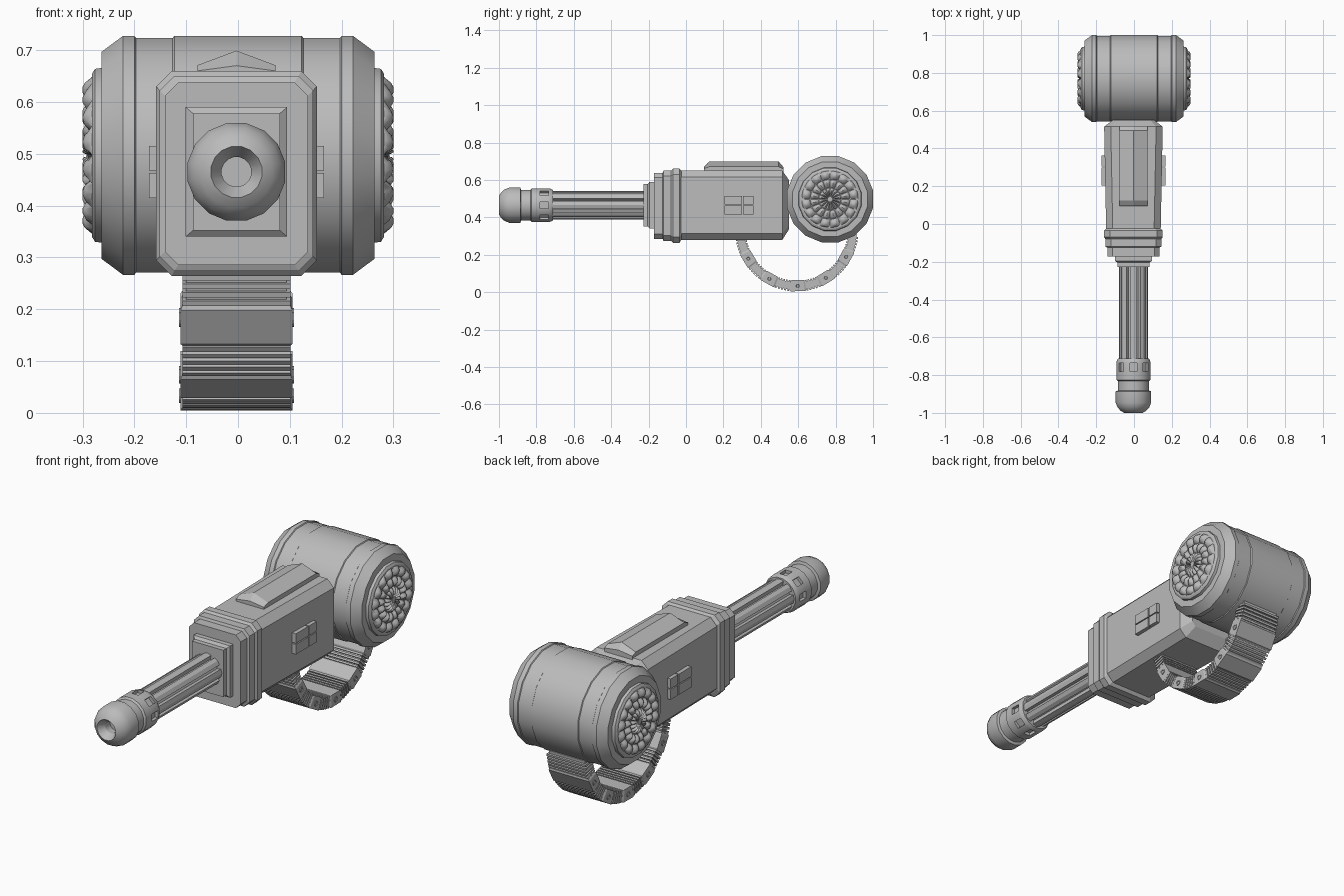
import bpy, bmesh, math
from math import sin, cos, pi, radians
from mathutils import Vector

if "Cube" in bpy.data.objects:
    bpy.data.objects.remove(bpy.data.objects["Cube"])

grey = bpy.data.materials.new("gunmetal_grey")
grey.diffuse_color = (0.5, 0.5, 0.5, 1)
grey.use_nodes = True
grey.node_tree.nodes["Principled BSDF"].inputs["Base Color"].default_value = grey.diffuse_color
CX = -0.003          # centre line of body and barrel
BZ = 0.465           # barrel height
DY, DZ = 0.77, 0.497  # drum axle


def finish(name, bm, smooth=None):
    bmesh.ops.recalc_face_normals(bm, faces=bm.faces[:])
    me = bpy.data.meshes.new(name)
    bm.to_mesh(me)
    bm.free()
    me.materials.append(grey)
    ob = bpy.data.objects.new(name, me)
    bpy.context.collection.objects.link(ob)
    if smooth:
        bpy.ops.object.select_all(action='DESELECT')
        ob.select_set(True)
        bpy.context.view_layer.objects.active = ob
        bpy.ops.object.shade_smooth_by_angle(angle=radians(smooth))
    return ob


def loft(bm, rings, cap=True):
    """Skin a list of equal-length point rings; returns rows of faces."""
    rows = [[bm.verts.new(p) for p in r] for r in rings]
    n, faces = len(rows[0]), []
    for a, b in zip(rows, rows[1:]):
        faces.append([bm.faces.new((a[i], a[(i + 1) % n], b[(i + 1) % n], b[i])) for i in range(n)])
    if cap:
        bm.faces.new(rows[0])
        bm.faces.new(rows[-1])
    return faces


def circle_y(y, r, n=16, turn=0.5):
    return [(CX + r * cos((i + turn) * 2 * pi / n), y, BZ + r * sin((i + turn) * 2 * pi / n)) for i in range(n)]


def circle_x(x, r, n=16):
    return [(x, DY + r * cos((i + 0.5) * 2 * pi / n), DZ + r * sin((i + 0.5) * 2 * pi / n)) for i in range(n)]


def octagon(y, hx, z0, z1, c):
    pts = [(hx, z0 + c), (hx, z1 - c), (hx - c, z1), (c - hx, z1),
           (-hx, z1 - c), (-hx, z0 + c), (c - hx, z0), (hx - c, z0)]
    return [(CX + x, y, z) for x, z in pts]


def box(bm, x0, x1, y0, y1, z0, z1):
    loft(bm, [[(x0, y, z0), (x1, y, z0), (x1, y, z1), (x0, y, z1)] for y in (y0, y1)])


# Drum with raised bands and chamfered ends
half = [(0.123, 0.235), (0.126, 0.231), (0.197, 0.231), (0.2, 0.235), (0.222, 0.235),
        (0.263, 0.204), (0.263, 0.172), (0.276, 0.170), (0.282, 0.160), (0.282, 0.150)]
bm = bmesh.new()
loft(bm, [circle_x(-x, r) for x, r in reversed(half)] + [circle_x(x, r) for x, r in half])
finish("drum", bm, 30)

# Domed petal rosette on both drum ends
bm = bmesh.new()
PET, SUB, STEP = 16, 4, 5
bands = [(0.152, 0.106), (0.106, 0.060), (0.060, 0.016)]
rings = [[(0.27, DY + 0.152 * cos(2 * pi * i / (PET * SUB)), DZ + 0.152 * sin(2 * pi * i / (PET * SUB)))
          for i in range(PET * SUB)]]
for r0, r1 in bands:
    for k in range(STEP):
        t = k / STEP
        r = r0 + (r1 - r0) * t
        ring = []
        for i in range(PET * SUB):
            a = 2 * pi * i / (PET * SUB)
            h = 0.281 + 0.02 * (sin(pi * t) ** 0.6 if t else 0) * abs(sin(pi * i / SUB)) ** 0.7
            ring.append((h, DY + r * cos(a), DZ + r * sin(a)))
        rings.append(ring)
rings.append([(0.292, DY + 0.014 * cos(2 * pi * i / (PET * SUB)), DZ + 0.014 * sin(2 * pi * i / (PET * SUB)))
              for i in range(PET * SUB)])
loft(bm, rings)
rosette = finish("drum_rosettes", bm, 40)
rosette.modifiers.new("Mirror", 'MIRROR')

# Main body, with chamfered edges and tapered tail
bm = bmesh.new()
loft(bm, [octagon(-0.05, 0.144, 0.28, 0.65, 0.035), octagon(0.515, 0.155, 0.28, 0.65, 0.035),
          octagon(0.55, 0.110, 0.335, 0.60, 0.02)])
finish("body", bm)

# Stepped front collar
bm = bmesh.new()
loft(bm, [octagon(*s) for s in (
    (-0.172, 0.138, 0.285, 0.638, 0.026), (-0.125, 0.138, 0.285, 0.638, 0.026),
    (-0.120, 0.148, 0.274, 0.650, 0.028), (-0.080, 0.148, 0.274, 0.650, 0.028),
    (-0.070, 0.155, 0.264, 0.660, 0.030), (-0.035, 0.155, 0.264, 0.660, 0.030),
    (-0.025, 0.144, 0.280, 0.650, 0.030))])
finish("front_collar", bm)

# Barrel mount block
bm = bmesh.new()
loft(bm, [[(CX + sx * hx, y, BZ + sz * hz) for sx, sz in ((1, -1), (1, 1), (-1, 1), (-1, -1))]
          for y, hx, hz in ((-0.228, 0.084, 0.113), (-0.205, 0.084, 0.113),
                            (-0.195, 0.098, 0.125), (-0.165, 0.098, 0.125))])
finish("barrel_mount", bm)

# Fluted barrel
def flutes(y):
    pts = []
    for i in range(8):
        for off, r in ((-15, 0.074), (0, 0.077), (15, 0.074), (17, 0.054), (28, 0.054)):
            a = radians(45 * i + off)
            pts.append((CX + r * cos(a), y, BZ + r * sin(a)))
    return pts


bm = bmesh.new()
loft(bm, [flutes(-0.22), flutes(-0.73)])
finish("fluted_barrel", bm, 30)

# Muzzle with recessed windows and a tapered bore
prof = [(-0.712, 0.06), (-0.712, 0.084), (-0.725, 0.090), (-0.735, 0.092), (-0.782, 0.092), (-0.825, 0.092),
        (-0.832, 0.083), (-0.882, 0.083), (-0.886, 0.096), (-0.945, 0.096), (-0.970, 0.086),
        (-0.988, 0.070), (-1.0, 0.050), (-0.965, 0.029), (-0.93, 0.029)]
bm = bmesh.new()
rows = loft(bm, [circle_y(y, r) for y, r in prof])
windows = [f for i, f in enumerate(rows[3]) if i % 2 == 1]
bmesh.ops.recalc_face_normals(bm, faces=bm.faces[:])
bmesh.ops.inset_individual(bm, faces=windows, thickness=0.0005, depth=0)
for f in windows:
    push = f.normal * -0.015
    new = bmesh.ops.extrude_discrete_faces(bm, faces=[f])['faces'][0]
    bmesh.ops.translate(bm, verts=new.verts[:], vec=push)
finish("muzzle", bm, 30)

# Ridged cover on top of the body
def roof(y, w, side, peak):
    return [(CX + x, y, z) for x, z in ((-w, 0.64), (w, 0.64), (w, side), (0, peak), (-w, side))]


bm = bmesh.new()
loft(bm, [roof(0.095, 0.075, 0.660, 0.670), roof(0.125, 0.075, 0.671, 0.699),
          roof(0.495, 0.075, 0.671, 0.699), roof(0.52, 0.075, 0.660, 0.670)])
finish("top_cover", bm)

# Four-pane side plates
bm = bmesh.new()
for side in (1, -1):
    xs = sorted((CX + side * 0.14, CX + side * 0.169))
    for y0, y1 in ((0.205, 0.299), (0.305, 0.362)):
        for z0, z1 in ((0.415, 0.463), (0.468, 0.515)):
            box(bm, *xs, y0, y1, z0, z1)
finish("side_plates", bm)

# Feed belt: solid links joined by ribbed sections along an arc
FY, FZ, FR = 0.592, 0.335, 0.302


def arc(x, deg, r):
    return (x, FY + r * cos(radians(deg)), FZ + r * sin(radians(deg)))


def arc_block(bm, a0, a1, hw, ht):
    loft(bm, [[arc(CX + sx * hw, a, FR + sr * ht) for sx, sr in ((-1, -1), (1, -1), (1, 1), (-1, 1))]
              for a in (a0, a1)])


links = [211, 241, 271, 301, 331]
bm = bmesh.new()
for a in links:
    loft(bm, [[arc(CX + sx * hw, a + d, FR + sr * ht) for sx, sr in ((-1, -1), (1, -1), (1, 1), (-1, 1))]
              for d, hw, ht in ((-8, 0.104, 0.025), (-6.5, 0.108, 0.030), (6.5, 0.108, 0.030), (8, 0.104, 0.025))])
finish("belt_links", bm)

bm = bmesh.new()
arc_step = [185 + 5.5 * i for i in range(32)]
for a0, a1 in zip(arc_step, arc_step[1:]):     # thin inner core
    arc_block(bm, a0, a1, 0.097, 0.020)
for mid in [196] + [a + 15 for a in links]:    # ribs between links
    for k in range(-2, 3):
        arc_block(bm, mid + k * 3 - 0.9, mid + k * 3 + 0.9, 0.104, 0.029)
arc_block(bm, 186, 188.5, 0.106, 0.030)
finish("belt_ribs", bm)

# Round pins on the link sides
bm = bmesh.new()
for a in links:
    c = Vector(arc(0, a, FR))
    loft(bm, [[(x, c.y + r * cos(i * pi / 6), c.z + r * sin(i * pi / 6)) for i in range(12)]
              for x, r in ((CX - 0.108, 0.007), (CX - 0.111, 0.009), (CX - 0.111, 0.014),
                           (CX + 0.111, 0.014), (CX + 0.111, 0.009), (CX + 0.108, 0.007))])
finish("belt_pins", bm)
